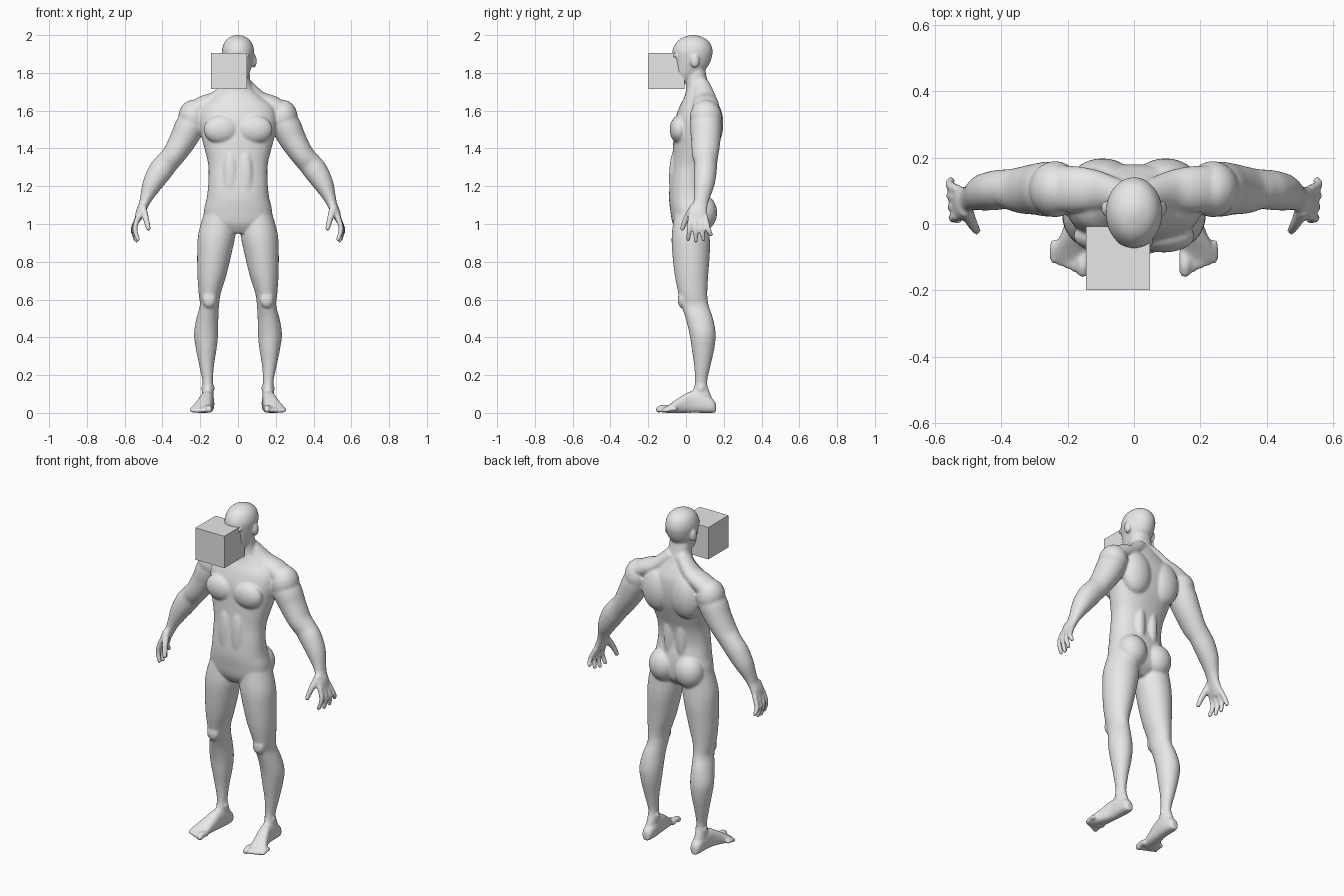
import bpy, bmesh, math
from mathutils import Vector, Matrix

X, Y, Z = Vector((1, 0, 0)), Vector((0, 1, 0)), Vector((0, 0, 1))

default_cube = bpy.data.objects.get("Cube")
if default_cube:
    bpy.data.objects.remove(default_cube, do_unlink=True)

grey = bpy.data.materials.new("plain_grey")
grey.use_nodes = True
grey.diffuse_color = (.8, .8, .8, 1)
for node in grey.node_tree.nodes:
    if node.type == 'BSDF_PRINCIPLED':
        node.inputs["Base Color"].default_value = grey.diffuse_color


def make_object(name, bm):
    bmesh.ops.recalc_face_normals(bm, faces=bm.faces[:])
    mesh = bpy.data.meshes.new(name)
    bm.to_mesh(mesh)
    bm.free()
    mesh.materials.append(grey)
    obj = bpy.data.objects.new(name, mesh)
    bpy.context.scene.collection.objects.link(obj)
    return obj


def refine(rows, steps=4):
    """Catmull-Rom interpolation of whole section rows."""
    rows = [list(r) for r in rows]
    padded = [rows[0]] + rows + [rows[-1]]
    result = []
    for i in range(len(rows) - 1):
        a, b, c, d = padded[i:i + 4]
        for k in range(steps):
            t = k / steps
            result.append([
                q + t * (r - p) / 2
                + t * t * (2 * p - 5 * q + 4 * r - s) / 2
                + t ** 3 * (3 * q - p - 3 * r + s) / 2
                for p, q, r, s in zip(a, b, c, d)])
    return result + [rows[-1]]


def loft(bm, rows, side=1, axis=None, ref=Y, power=1.0, sides=28):
    """Skin sections given as x, y, z, radius across, radius along ref."""
    rows = refine(rows)
    centres = [Vector((r[0] * side, r[1], r[2])) for r in rows]
    rings = []
    for i, (row, centre) in enumerate(zip(rows, centres)):
        along = axis or (centres[min(i + 1, len(rows) - 1)]
                         - centres[max(i - 1, 0)]).normalized()
        u = ref.cross(along).normalized()
        v = along.cross(u)
        ring = []
        for k in range(sides):
            angle = math.tau * k / sides
            c, s = math.cos(angle), math.sin(angle)
            c = math.copysign(abs(c) ** power, c)
            s = math.copysign(abs(s) ** power, s)
            ring.append(bm.verts.new(centre + u * c * row[3] + v * s * row[4]))
        rings.append(ring)
    for low, high in zip(rings, rings[1:]):
        for k in range(sides):
            n = (k + 1) % sides
            bm.faces.new((low[k], low[n], high[n], high[k]))
    bm.faces.new(rings[0])
    bm.faces.new(rings[-1])


def upright(rows):
    """Turn z, x, half width, front y, back y into section rows."""
    return [(x, (front + back) / 2, z, half, (back - front) / 2)
            for z, x, half, front, back in rows]


def ball(bm, centre, radii, side=1):
    place = Matrix.Translation((centre[0] * side, centre[1], centre[2]))
    bmesh.ops.create_uvsphere(bm, u_segments=24, v_segments=16, radius=1,
                              matrix=place @ Matrix.Diagonal((*radii, 1)))


def digit(bm, points, radii, side, ref=Y):
    loft(bm, [(*p, r, r) for p, r in zip(points, radii)], side, ref=ref, sides=14)
    ball(bm, points[-1], [radii[-1]] * 3, side)


def add_torso(bm):
    loft(bm, upright([
        (.95, 0, .06, -.04, .07),
        (1.0, 0, .17, -.07, .12),
        (1.07, 0, .18, -.083, .13),
        (1.14, 0, .165, -.09, .125),
        (1.22, 0, .157, -.085, .11),
        (1.31, 0, .157, -.075, .12),
        (1.39, 0, .175, -.07, .145),
        (1.47, 0, .195, -.065, .17),
        (1.55, 0, .205, -.058, .18),
        (1.62, 0, .19, -.035, .175),
        (1.67, 0, .13, -.01, .155),
        (1.71, 0, .085, 0, .135),
        (1.75, 0, .067, 0, .117),
        (1.82, 0, .06, 0, .1)]), axis=Z, power=.88, sides=40)
    for side in (1, -1):
        ball(bm, (.09, -.036, 1.5), (.093, .05, .075), side)     # chest
        ball(bm, (.095, .13, 1.53), (.095, .068, .13), side)     # shoulder blade
        ball(bm, (.042, .09, 1.25), (.035, .038, .16), side)     # lower back
        ball(bm, (.086, .088, 1.06), (.085, .077, .095), side)   # buttock
        ball(bm, (.04, -.06, 1.24), (.042, .03, .15), side)      # abdomen
        loft(bm, [(.03, .08, 1.74, .04, .045),                   # neck to shoulder
                  (.11, .1, 1.665, .042, .06),
                  (.18, .105, 1.63, .05, .07),
                  (.25, .105, 1.59, .05, .07)], side)


def add_head(bm):
    loft(bm, upright([
        (1.745, 0, .025, -.04, 0),
        (1.765, 0, .045, -.055, .04),
        (1.8, 0, .062, -.062, .085),
        (1.84, 0, .074, -.066, .12),
        (1.88, 0, .082, -.07, .136),
        (1.92, 0, .085, -.072, .141),
        (1.96, 0, .073, -.052, .127),
        (1.985, 0, .05, -.022, .097),
        (2.0, 0, .015, .02, .055)]), axis=Z, sides=32)
    ball(bm, (0, -.07, 1.842), (.014, .02, .02))                 # nose tip
    ball(bm, (0, -.064, 1.865), (.01, .014, .03))                # nose bridge
    ball(bm, (0, -.058, 1.803), (.025, .012, .012))              # lips
    for side in (1, -1):
        ball(bm, (.032, -.058, 1.89), (.03, .014, .01), side)    # brow
        ball(bm, (.086, .047, 1.862), (.013, .024, .036), side)  # ear


def add_arm(bm, side):
    ball(bm, (.238, .105, 1.565), (.078, .085, .092), side)
    loft(bm, [(.2, .105, 1.59, .06, .07),
              (.25, .105, 1.525, .078, .083),
              (.29, .105, 1.447, .072, .078),
              (.34, .102, 1.367, .062, .07),
              (.38, .105, 1.32, .062, .06),
              (.415, .102, 1.275, .063, .06),
              (.455, .095, 1.208, .052, .055),
              (.485, .083, 1.14, .034, .042),
              (.5, .075, 1.1, .026, .04),
              (.518, .064, 1.06, .024, .05),
              (.533, .062, 1.015, .015, .05)], side)
    for f in range(4):
        digit(bm, [(.527, .024 + .026 * f, 1.04),
                   (.546 + .003 * f, .018 + .033 * f, .975),
                   (.53 + .007 * f, .012 + .04 * f, .912 + .008 * (f - 1) ** 2)],
              (.015, .014, .012), side)
    digit(bm, [(.508, .045, 1.095), (.488, .003, 1.03), (.474, -.02, .975)],
          (.022, .017, .013), side)


def add_leg(bm, side):
    loft(bm, upright([
        (1.06, .1, .08, -.06, .12),
        (.95, .112, .098, -.075, .125),
        (.86, .123, .093, -.074, .127),
        (.73, .138, .077, -.06, .118),
        (.63, .15, .058, -.04, .113),
        (.57, .151, .051, -.025, .12),
        (.5, .162, .058, -.002, .143),
        (.42, .169, .064, .018, .157),
        (.34, .168, .055, .03, .15),
        (.25, .166, .039, .043, .13),
        (.16, .16, .027, .047, .112),
        (.1, .16, .03, .03, .13),
        (.04, .162, .033, .02, .15)]), side, axis=Z)
    ball(bm, (.152, -.02, .6), (.037, .024, .045), side)         # kneecap
    for x in (.135, .183):
        ball(bm, (x, .08, .13), (.012, .018, .02), side)         # ankle bone
    foot = [(.158, .16, .018, .05), (.14, .16, .03, .075),
            (.09, .16, .035, .1), (.03, .165, .035, .115),
            (-.03, .178, .042, .085), (-.08, .194, .05, .05),
            (-.11, .198, .044, .03)]
    loft(bm, [(x, y, h / 2, half, h / 2) for y, x, half, h in foot],
         side, axis=Y, ref=Z, power=.8)
    for t in range(5):
        r = .012 if t else .018
        x = .153 + .021 * t + (.004 if t else 0)
        digit(bm, [(x, -.08 + .008 * t, .02),
                   (x + .001, -.12 + .01 * t, r + .008),
                   (x + .001, -.143 + .009 * t, r)],
              (r, r, r), side, ref=Z)


# Figure: the parts are fused into one smooth skin
body = bmesh.new()
add_torso(body)
add_head(body)
for side in (1, -1):
    add_arm(body, side)
    add_leg(body, side)
figure = make_object("human_figure", body)
fuse = figure.modifiers.new("fuse", 'REMESH')
fuse.mode = 'VOXEL'
fuse.voxel_size = .0065
fuse.use_smooth_shade = True
soften = figure.modifiers.new("soften", 'SMOOTH')
soften.factor = .5
soften.iterations = 7

# Block in front of the face
box = bmesh.new()
bmesh.ops.create_cube(box, size=.192, matrix=Matrix.Translation((-.048, -.103, 1.81)))
make_object("face_block", box)
